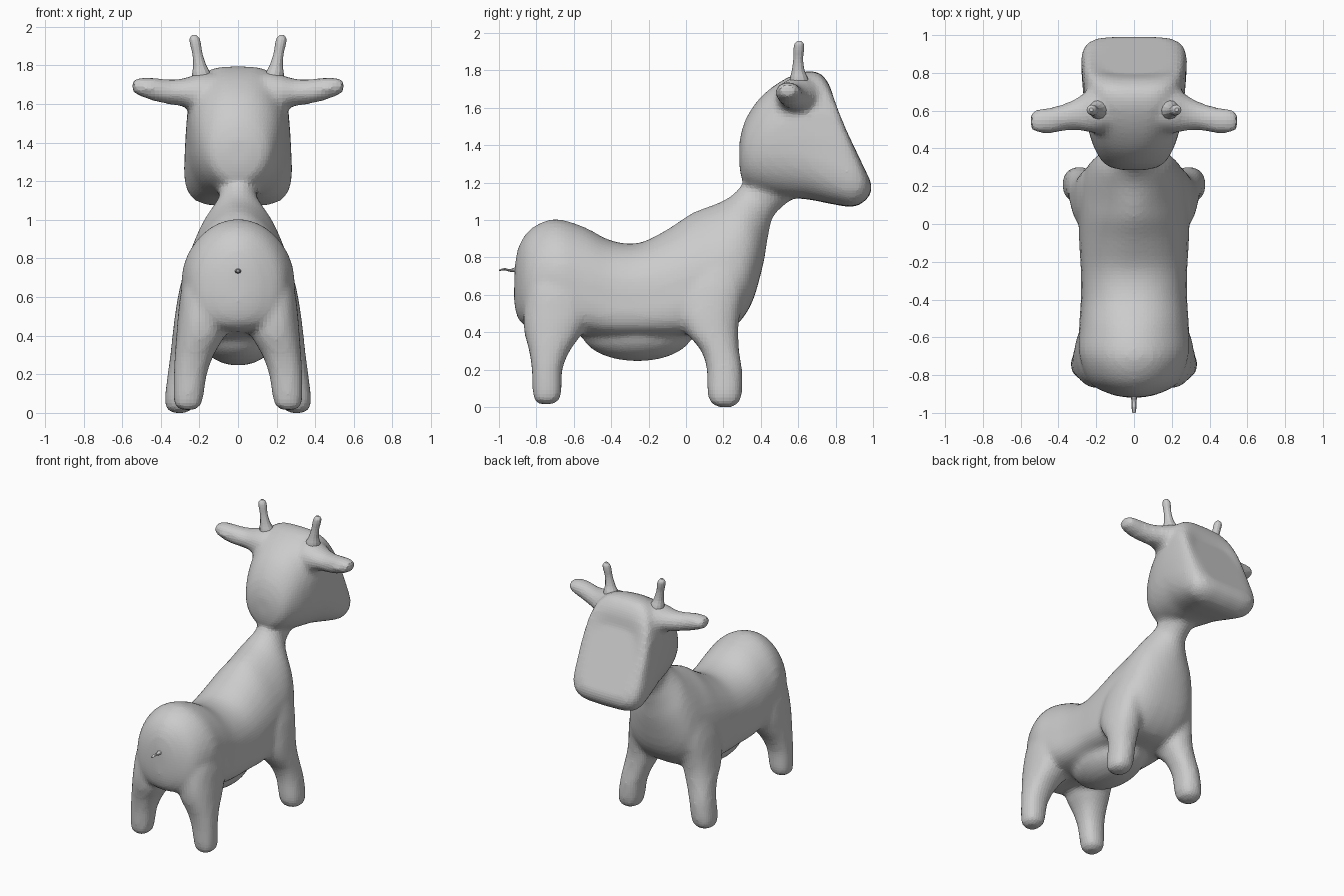
import bpy, bmesh, math
from mathutils import Vector


def resample(rows, steps=4):
    """Catmull-Rom interpolation of rows of section parameters."""
    out = []
    for i in range(len(rows) - 1):
        a, b = rows[max(i - 1, 0)], rows[i]
        c, d = rows[i + 1], rows[min(i + 2, len(rows) - 1)]
        for s in range(steps):
            t = s / steps
            out.append([0.5 * (2 * q + (r - p) * t + (2 * p - 5 * q + 4 * r - u) * t * t
                               + (3 * q - p - 3 * r + u) * t ** 3)
                        for p, q, r, u in zip(a, b, c, d)])
    return out + [list(rows[-1])]


def power(v, n):
    return math.copysign(abs(v) ** (2 / n), v)


def loft(bm, rings):
    """Skin closed rings of points and cap both ends."""
    loops = [[bm.verts.new(p) for p in ring] for ring in rings]
    n = len(loops[0])
    for a, b in zip(loops, loops[1:]):
        for i in range(n):
            j = (i + 1) % n
            bm.faces.new((a[i], a[j], b[j], b[i]))
    bm.faces.new(loops[0])
    bm.faces.new(loops[-1][::-1])


def spine_loft(bm, rows, n=32):
    """Rows: top y, top z, bottom y, bottom z, half width, lower flare, squareness above, below."""
    rings = []
    for ty, tz, by, bz, w, k, e1, e2 in resample(rows):
        ring = []
        for i in range(n):
            a = math.tau * i / n
            e = e1 if math.cos(a) > 0 else e2
            u, v = power(math.sin(a), e), power(math.cos(a), e)
            h = (1 + v) / 2
            ring.append(Vector((u * w * (1 - k * v), by + (ty - by) * h, bz + (tz - bz) * h)))
        rings.append(ring)
    loft(bm, rings)


def leg_loft(bm, rows, side, n=20):
    """Rows: z, x min, x max, y min, y max."""
    rings = []
    for z, x0, x1, y0, y1 in resample(rows):
        ring = []
        for i in range(n):
            a = math.tau * i / n
            ring.append((side * ((x0 + x1) / 2 + (x1 - x0) / 2 * power(math.cos(a), 2.3)),
                         (y0 + y1) / 2 + (y1 - y0) / 2 * power(math.sin(a), 2.3), z))
        rings.append(ring)
    loft(bm, rings)


def finish(bm, name):
    bmesh.ops.recalc_face_normals(bm, faces=bm.faces)
    me = bpy.data.meshes.new(name)
    bm.to_mesh(me)
    bm.free()
    ob = bpy.data.objects.new(name, me)
    bpy.context.collection.objects.link(ob)
    return ob


bm = bmesh.new()
# Torso and neck
spine_loft(bm, [
    (-.915, .76, -.92, .58, .045, 0, 2, 2),
    (-.89, .87, -.905, .49, .13, .05, 2, 2.2),
    (-.82, .96, -.85, .43, .235, .08, 2, 2.3),
    (-.70, 1.005, -.68, .41, .29, .08, 2, 2.4),
    (-.55, .965, -.55, .385, .285, .1, 2.1, 3.2),
    (-.40, .89, -.40, .375, .275, .08, 2.2, 4),
    (-.25, .878, -.25, .375, .275, .08, 2.2, 4),
    (-.10, .95, -.10, .375, .28, .11, 2, 4),
    (.02, 1.03, .06, .38, .28, .15, 1.9, 3.4),
    (.10, 1.065, .22, .40, .275, .17, 1.9, 2.8),
    (.17, 1.09, .34, .53, .25, .18, 2, 2.5),
    (.22, 1.115, .41, .75, .20, .14, 2, 2.2),
    (.26, 1.145, .44, .92, .14, .07, 2, 2),
    (.30, 1.19, .475, 1.03, .1, 0, 2, 2),
    (.37, 1.30, .58, 1.12, .11, 0, 2, 2)])
# Head with a wide flat muzzle
spine_loft(bm, [
    (.285, 1.42, .285, 1.29, .06, 0, 2, 2),
    (.315, 1.53, .31, 1.19, .15, 0, 2, 2),
    (.38, 1.635, .40, 1.145, .205, 0, 2.2, 2.2),
    (.46, 1.71, .52, 1.12, .24, 0, 2.4, 2.4),
    (.55, 1.765, .65, 1.11, .26, .02, 2.8, 2.8),
    (.64, 1.795, .78, 1.085, .27, .06, 3.2, 3.5),
    (.715, 1.785, .89, 1.07, .272, .085, 3.5, 4.2),
    (.765, 1.725, .955, 1.10, .265, .09, 3.5, 4.5),
    (.785, 1.66, .99, 1.15, .235, .09, 3.5, 4.5),
    (.79, 1.62, .99, 1.20, .18, .09, 3.5, 4.5)])
# Legs
front_leg = [(0, .27, .34, .17, .25), (.02, .235, .37, .135, .28), (.07, .215, .38, .115, .30),
             (.2, .195, .365, .11, .30), (.3, .16, .352, .08, .285), (.4, .12, .34, .0, .28),
             (.5, .1, .328, -.04, .29), (.65, .08, .302, -.03, .32), (.8, .08, .255, .03, .32)]
rear_leg = [(.015, .23, .29, -.79, -.71), (.035, .195, .325, -.81, -.68), (.08, .18, .335, -.82, -.665),
            (.2, .16, .334, -.825, -.66), (.3, .125, .328, -.84, -.62), (.4, .07, .32, -.865, -.55),
            (.5, .06, .312, -.87, -.5), (.65, .06, .29, -.85, -.5), (.8, .06, .22, -.81, -.5)]
for side in (1, -1):
    leg_loft(bm, front_leg, side)
    leg_loft(bm, rear_leg, side)
# Hanging belly
belly = bmesh.ops.create_uvsphere(bm, u_segments=24, v_segments=16, radius=1)["verts"]
bmesh.ops.scale(bm, vec=(.2, .30, .155), verts=belly)
bmesh.ops.translate(bm, vec=(0, -.26, .40), verts=belly)
# Ears: x, y centre, z centre, y radius, z radius
ear = [(.15, .61, 1.65, .13, .12), (.22, .60, 1.655, .12, .10), (.28, .588, 1.66, .095, .075),
       (.35, .57, 1.662, .075, .066), (.43, .55, 1.675, .07, .062), (.50, .545, 1.688, .066, .05),
       (.538, .545, 1.692, .05, .036), (.55, .545, 1.692, .025, .018)]
for side in (1, -1):
    loft(bm, [[(side * x, y + ry * math.cos(math.tau * i / 16), z + rz * math.sin(math.tau * i / 16))
               for i in range(16)] for x, y, z, ry, rz in resample(ear)])
body = finish(bm, "body")
# Fuse the parts into one soft skin
rm = body.modifiers.new("fuse", 'REMESH')
rm.mode = 'VOXEL'
rm.voxel_size = 0.02
sm = body.modifiers.new("soften", 'SMOOTH')
sm.factor = 0.5
sm.iterations = 6

# Horns: x, y, z, radius
horn = [(.175, .61, 1.68, .06), (.188, .605, 1.75, .05), (.198, .60, 1.80, .034), (.21, .60, 1.86, .026),
        (.22, .603, 1.91, .028), (.225, .605, 1.94, .025), (.226, .605, 1.958, .010)]
for side, name in ((1, "horn_right"), (-1, "horn_left")):
    bm = bmesh.new()
    loft(bm, [[(side * (x + r * math.cos(math.tau * i / 12)), y + r * math.sin(math.tau * i / 12), z)
               for i in range(12)] for x, y, z, r in resample(horn, 3)])
    finish(bm, name)

# Tail: y, z, half width, half thickness
tail = [(-.85, .735, .03, .03), (-.91, .735, .018, .014), (-.94, .73, .013, .007),
        (-.97, .737, .013, .006), (-1.0, .73, .009, .004)]
bm = bmesh.new()
loft(bm, [[(w * math.cos(math.tau * i / 8), y, z + h * math.sin(math.tau * i / 8)) for i in range(8)]
          for y, z, w, h in resample(tail, 3)])
finish(bm, "tail")
